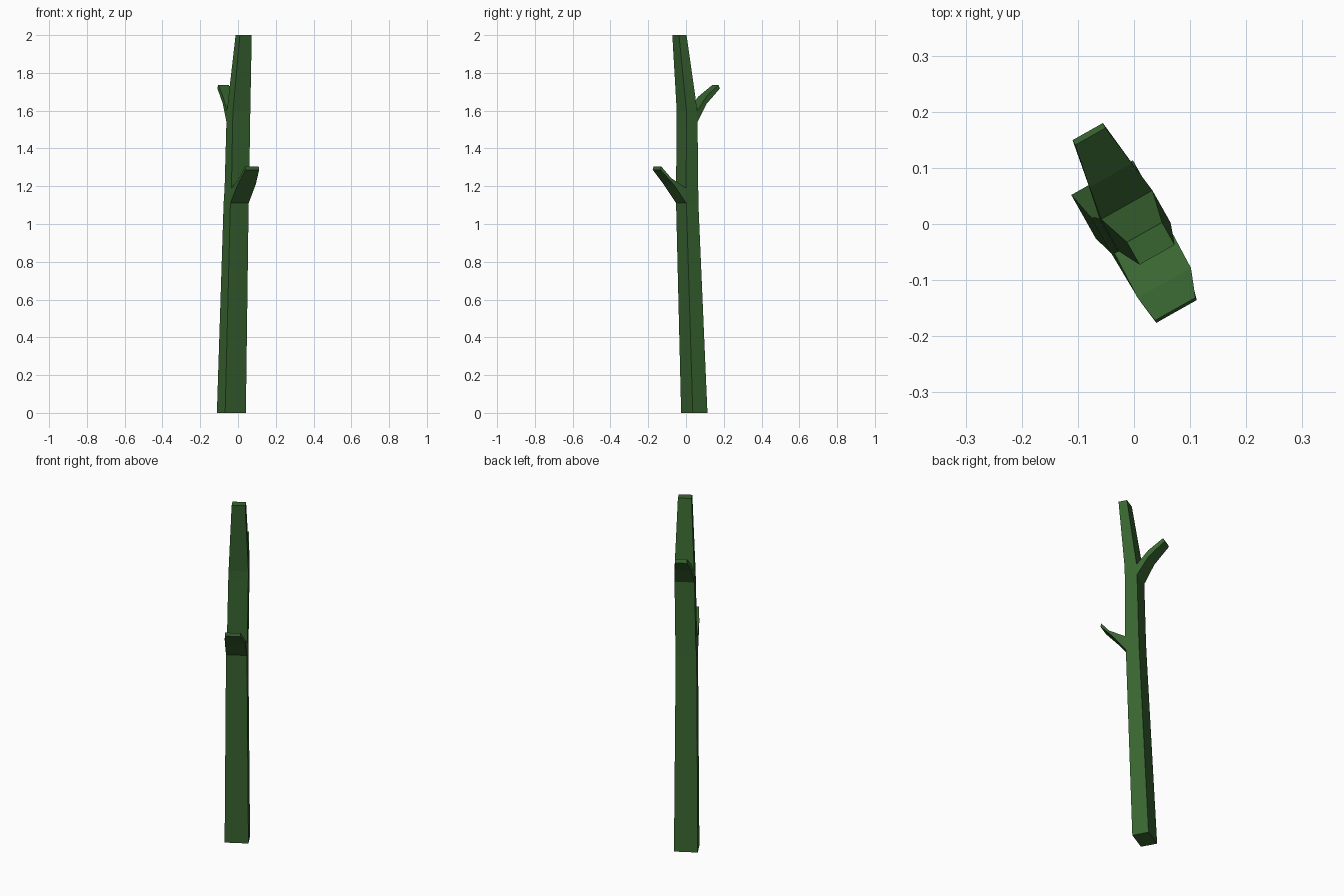
import bpy, bmesh, math

if "Cube" in bpy.data.objects:
    bpy.data.objects.remove(bpy.data.objects["Cube"])

green = bpy.data.materials.new("stem green")
green.diffuse_color = (0.040, 0.130, 0.030, 1)
green.use_nodes = True
green.node_tree.nodes["Principled BSDF"].inputs["Base Color"].default_value = green.diffuse_color

# Section axes: u runs across the stem, v towards the front branch
A = math.radians(29.4)
def point(u, v, z):
    return (u * math.cos(A) + v * math.sin(A), u * math.sin(A) - v * math.cos(A), z)

bm = bmesh.new()

def ring(u0, u1, lo, hi):
    """Four corners; lo and hi are (v, z) of the two edges."""
    return [bm.verts.new(point(u, *p)) for u, p in ((u0, lo), (u1, lo), (u1, hi), (u0, hi))]

def bridge(a, b, skip=()):
    for i in range(4):
        if i not in skip:
            j = (i + 1) % 4
            bm.faces.new((a[i], a[j], b[j], b[i]))

# Stem rings: u min, u max, front v, back v, z
sections = [
    (-0.072, 0.054, -0.011, -0.100, 0.00),
    (-0.061, 0.050, 0.026, -0.047, 1.11),
    (-0.056, 0.052, 0.029, -0.045, 1.19),
    (-0.049, 0.057, 0.029, -0.038, 1.54),
    (-0.047, 0.058, 0.030, -0.036, 1.60),
    (-0.027, 0.045, 0.068, 0.022, 2.00),
]
stem = [ring(u0, u1, (f, z), (b, z)) for u0, u1, f, b, z in sections]
openings = {1: (0,), 3: (2,)}          # sides where branches grow out
for k in range(len(stem) - 1):
    bridge(stem[k], stem[k + 1], openings.get(k, ()))
bm.faces.new(stem[0])
bm.faces.new(stem[-1])

def branch(root, rings):
    prev = root
    for r in rings:
        cur = ring(*r)
        bridge(prev, cur)
        prev = cur
    bm.faces.new(prev)

# Front branch
branch([stem[1][0], stem[1][1], stem[2][1], stem[2][0]],
       [(-0.059, 0.050, (0.103, 1.21), (0.118, 1.243)),
        (-0.052, 0.031, (0.173, 1.287), (0.168, 1.305))])
# Back branch
branch([stem[3][3], stem[3][2], stem[4][2], stem[4][3]],
       [(-0.037, 0.050, (-0.098, 1.637), (-0.096, 1.675)),
        (-0.022, 0.040, (-0.184, 1.718), (-0.174, 1.737))])

bmesh.ops.recalc_face_normals(bm, faces=bm.faces[:])
mesh = bpy.data.meshes.new("branched_stem")
bm.to_mesh(mesh)
bm.free()
mesh.materials.append(green)
bpy.context.collection.objects.link(bpy.data.objects.new("branched_stem", mesh))
